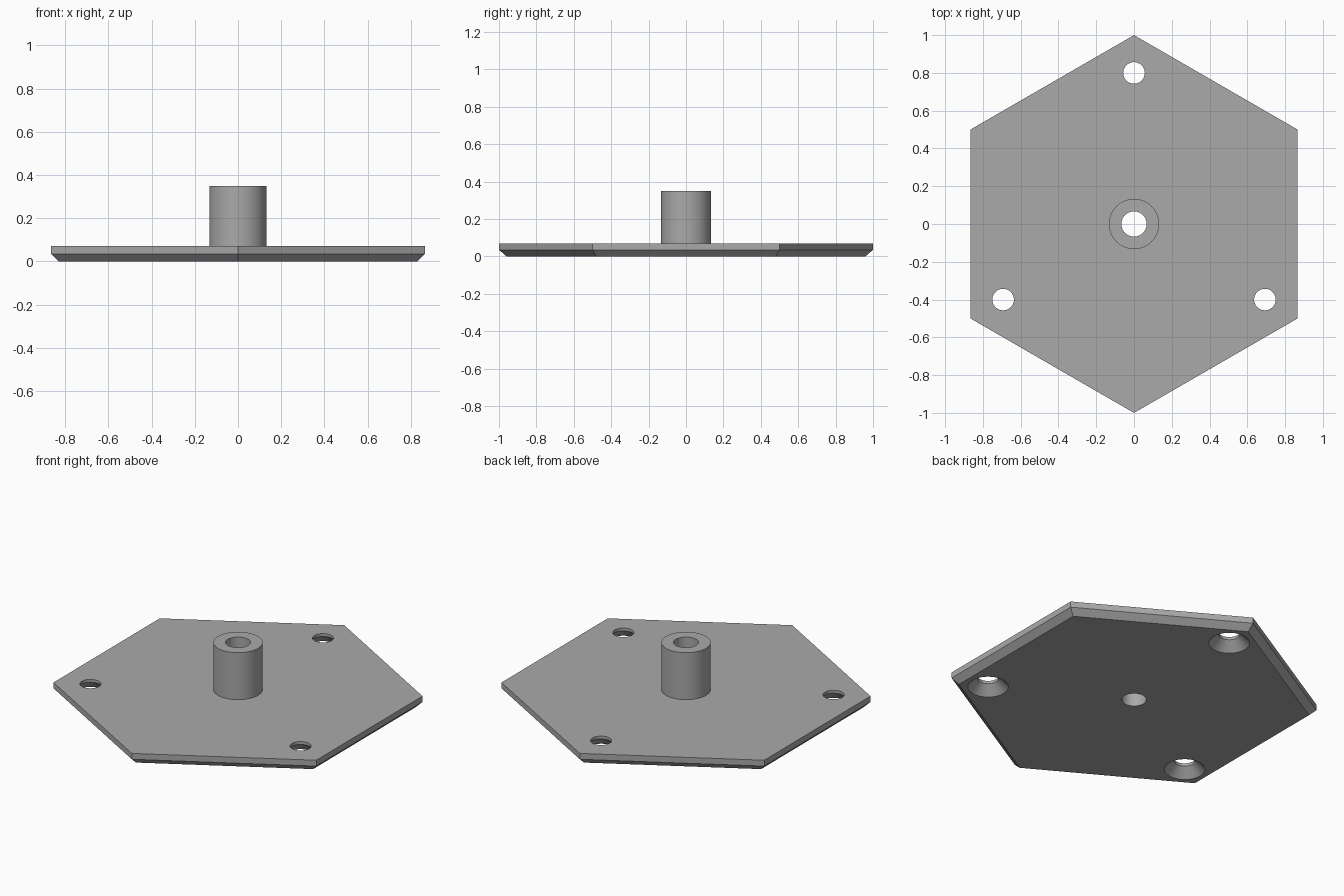
import bpy, bmesh
from math import cos, sin, pi, radians

if "Cube" in bpy.data.objects:
    bpy.data.objects.remove(bpy.data.objects["Cube"])

THICK, BOSS_TOP = 0.07, 0.35
CHAMFER = THICK / 2
BOSS_R, BORE_R = 0.133, 0.067
HOLE_R, SINK_R, HOLE_DIST = 0.057, 0.11, 0.8

grey = bpy.data.materials.new("plain grey")
grey.use_nodes = True
colour = (0.4, 0.4, 0.4, 1)
grey.diffuse_color = colour
grey.node_tree.nodes["Principled BSDF"].inputs["Base Color"].default_value = colour


def lathe(name, profile, sides, location=(0, 0, 0), start=pi / 2):
    """Closed solid of stacked rings, from (radius, height) pairs."""
    bm = bmesh.new()
    rings = []
    for r, z in profile:
        angles = [start + 2 * pi * i / sides for i in range(sides)]
        rings.append([bm.verts.new((r * cos(a), r * sin(a), z)) for a in angles])
    for low, high in zip(rings, rings[1:]):
        for i in range(sides):
            j = (i + 1) % sides
            bm.faces.new((low[i], low[j], high[j], high[i]))
    bm.faces.new(rings[0][::-1])
    bm.faces.new(rings[-1])
    mesh = bpy.data.meshes.new(name)
    bm.to_mesh(mesh)
    bm.free()
    mesh.materials.append(grey)
    obj = bpy.data.objects.new(name, mesh)
    obj.location = location
    bpy.context.collection.objects.link(obj)
    return obj


def combine(target, tool, operation):
    """Apply a boolean and drop the tool object."""
    mod = target.modifiers.new(operation, "BOOLEAN")
    mod.operation, mod.object, mod.solver = operation, tool, "EXACT"
    bpy.context.view_layer.objects.active = target
    bpy.ops.object.modifier_apply(modifier=mod.name)
    bpy.data.objects.remove(tool)


# Hexagonal plate, chamfered around its lower edge
rim = CHAMFER / cos(pi / 6)
plate = lathe("mounting_plate", [(1 - rim, 0), (1, CHAMFER), (1, THICK)], 6)

# Central boss with a bore right through
boss = lathe("boss", [(BOSS_R, CHAMFER), (BOSS_R, BOSS_TOP)], 64)
combine(plate, boss, "UNION")
bore = lathe("bore_cutter", [(BORE_R, -0.1), (BORE_R, BOSS_TOP + 0.1)], 64)
combine(plate, bore, "DIFFERENCE")

# Three screw holes, countersunk from below
depth = SINK_R - HOLE_R
sink = [(SINK_R + 0.02, -0.02), (HOLE_R, depth), (HOLE_R, THICK + 0.1)]
for k in range(3):
    a = pi / 2 + k * 2 * pi / 3
    spot = (HOLE_DIST * cos(a), HOLE_DIST * sin(a), 0)
    combine(plate, lathe("screw_cutter", sink, 48, spot), "DIFFERENCE")

# Smooth round walls, crisp edges
bpy.ops.object.select_all(action="DESELECT")
plate.select_set(True)
bpy.context.view_layer.objects.active = plate
bpy.ops.object.shade_smooth_by_angle(angle=radians(30))
